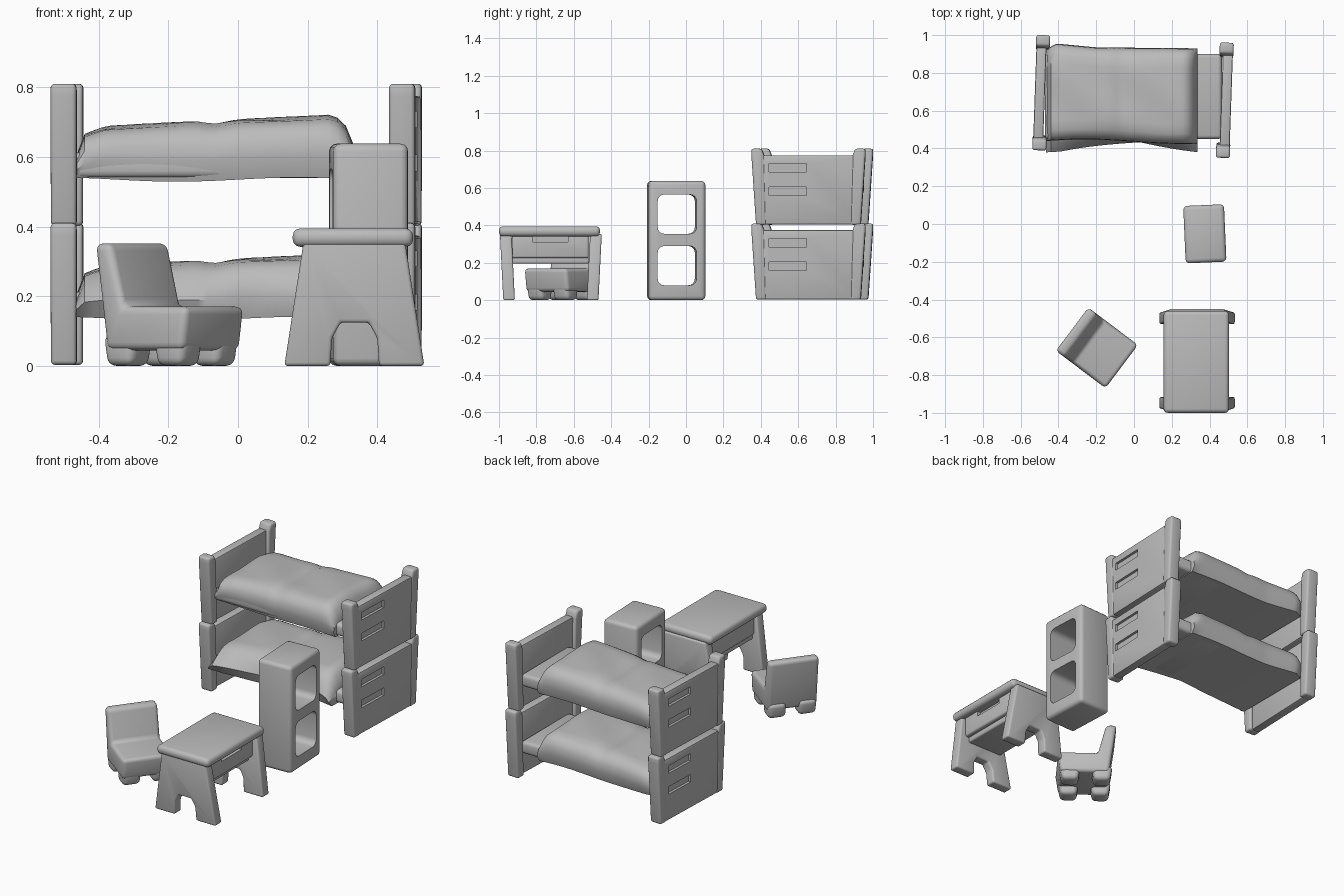
import bpy, bmesh, math
from mathutils import Matrix, Vector

if "Cube" in bpy.data.objects:
    bpy.data.objects.remove(bpy.data.objects["Cube"])

grey = bpy.data.materials.new("plain grey")
grey.diffuse_color = (0.5, 0.5, 0.5, 1)
grey.use_nodes = True
grey.node_tree.nodes["Principled BSDF"].inputs["Base Color"].default_value = grey.diffuse_color


def finish(ob, bevel=0.0, segs=3, cutters=()):
    """Apply bevel and cuts, smooth and colour."""
    if bevel:
        m = ob.modifiers.new("bevel", 'BEVEL')
        m.width, m.segments, m.limit_method = bevel, segs, 'ANGLE'
        m.angle_limit = math.radians(25)
    for c in cutters:
        m = ob.modifiers.new("cut", 'BOOLEAN')
        m.operation, m.solver, m.object = 'DIFFERENCE', 'EXACT', c
    bpy.context.view_layer.update()
    dg = bpy.context.evaluated_depsgraph_get()
    me = bpy.data.meshes.new_from_object(ob.evaluated_get(dg))
    ob.modifiers.clear()
    ob.data = me
    me.materials.clear()
    me.materials.append(grey)
    me.shade_smooth()
    me.set_sharp_from_angle(angle=math.radians(40))
    for c in cutters:
        bpy.data.objects.remove(c)
    return ob


def make(name, bm, place=Matrix()):
    bmesh.ops.recalc_face_normals(bm, faces=bm.faces)
    bm.transform(place)
    me = bpy.data.meshes.new(name)
    bm.to_mesh(me)
    bm.free()
    ob = bpy.data.objects.new(name, me)
    bpy.context.collection.objects.link(ob)
    return ob


def prism(name, pts, axis, a, b, place=Matrix(), shear=0.0):
    """Extrude a (horizontal, z) outline along x or y, leaning with height."""
    bm = bmesh.new()
    rings = []
    for t in (a, b):
        rings.append([bm.verts.new((t + shear * v, u, v) if axis == 'x' else (u, t + shear * v, v))
                      for u, v in pts])
    n = len(pts)
    bm.faces.new(rings[0])
    bm.faces.new(rings[1])
    for i in range(n):
        j = (i + 1) % n
        bm.faces.new((rings[0][i], rings[0][j], rings[1][j], rings[1][i]))
    return make(name, bm, place)


def rect(u0, u1, v0, v1, c=0.0):
    """Rectangle outline, corners rounded by c."""
    if not c:
        return [(u0, v0), (u1, v0), (u1, v1), (u0, v1)]
    out = []
    for cu, cv, s in ((u1 - c, v0 + c, 270), (u1 - c, v1 - c, 0), (u0 + c, v1 - c, 90), (u0 + c, v0 + c, 180)):
        for k in range(5):
            t = math.radians(s + k * 22.5)
            out.append((cu + c * math.cos(t), cv + c * math.sin(t)))
    return out


def placed(x, y, deg, z=0.0):
    return Matrix.Translation((x, y, z)) @ Matrix.Rotation(math.radians(deg), 4, 'Z')


def lerp(table, x):
    for (x0, v0), (x1, v1) in zip(table, table[1:]):
        if x <= x1:
            return v0 + (v1 - v0) * max(0, (x - x0) / (x1 - x0))
    return table[-1][1]


# --- bunk bed: two identical tiers, the upper standing on the lower ---
CREST = [(-0.465, 0.20), (-0.44, 0.265), (-0.38, 0.287), (-0.12, 0.302), (-0.07, 0.295),
         (0.0, 0.308), (0.2, 0.316), (0.27, 0.32), (0.305, 0.30), (0.335, 0.225)]


def blanket(name, z, flare):
    bm = bmesh.new()
    rings, n = [], 32
    for i in range(n + 1):
        x = -0.465 + 0.80 * i / n
        top, bot = lerp(CREST, x), 0.135 + 0.006 * math.sin(9 * x)
        out = flare * min(1, abs(x - 0.03) / 0.42)
        f = 0.435 - 0.012 * math.sin(6 * x)
        b = lerp([(-0.465, 0.925), (-0.41, 0.955), (-0.2, 0.935), (0.335, 0.93)], x)
        h = top - bot
        pts = [(f + 0.02 - out * 0.8, bot), (f - out, bot + 0.35 * h), (f + 0.004 - out * 0.4, bot + 0.62 * h),
               (f + 0.02, bot + 0.82 * h), (f + 0.055, bot + 0.94 * h)]
        for k in range(1, 8):
            y = f + 0.055 + (b - f - 0.11) * k / 8
            pts.append((y, bot + h * (0.97 + 0.02 * math.sin(math.pi * k / 8))
                        + 0.004 * math.sin(14 * x + 17 * y)))
        pts += [(b - 0.055, bot + 0.94 * h), (b - 0.02, bot + 0.82 * h), (b - 0.004, bot + 0.62 * h),
                (b, bot + 0.35 * h), (b - 0.02, bot)]
        rings.append([bm.verts.new((x, y, z + v)) for y, v in pts])
    for r, s in zip(rings, rings[1:]):
        for j in range(len(r)):
            k = (j + 1) % len(r)
            bm.faces.new((r[j], r[k], s[k], s[j]))
    bm.faces.new(rings[0])
    bm.faces.new(rings[-1])
    finish(make(name, bm))


for tier, z in (("lower", 0.0), ("upper", 0.40)):
    for side, x, y, deg in (("right", 0.484, 0.655, -2), ("left", -0.494, 0.695, 178)):
        P = placed(x, y, deg, z)
        # end board with two ladder slots on its outer face
        slots = [prism("slot_cutter", rect(-0.21, -0.01, v, v + 0.045), 'x', 0.016, 0.1, P)
                 for v in (0.16, 0.285)]
        board = prism(f"{tier}_{side}_end_board",
                      [(-0.275, 0.005), (0.275, 0.005), (0.29, 0.375), (-0.29, 0.375)], 'x', -0.022, 0.031, P)
        finish(board, 0.008, 2, slots)
        for s, label in ((-1, "front"), (1, "back")):
            post = prism(f"{tier}_{side}_{label}_post",
                         [(s * 0.225, 0.003), (s * 0.28, 0.003), (s * 0.305, 0.375), (s * 0.305, 0.41),
                          (s * 0.25, 0.41), (s * 0.235, 0.37)], 'x', -0.04, 0.034, P)
            finish(post, 0.012)
    # mattress with its bare pillow end
    finish(prism(f"{tier}_mattress", rect(0.45, 0.90, z + 0.14, z + 0.215), 'x', -0.47, 0.465), 0.02)
    blanket(f"{tier}_blanket", z, 0.06 if tier == "lower" else 0.0)

# --- open shelf unit, its two bays cut right through ---
P = placed(0.375, -0.052, 2.5)
bays = [prism("bay_cutter", rect(-0.104, 0.104, v, v + 0.21, 0.035), 'x', -0.3, 0.3, P) for v in (0.08, 0.355)]
finish(prism("shelf_unit", rect(-0.152, 0.152, 0.0, 0.638), 'x', -0.108, 0.108, P), 0.022, 3, bays)

# --- table ---
finish(prism("table_top", rect(0.157, 0.503, 0.342, 0.395), 'y', -1.0, -0.46), 0.022)
arch = [(0.405, 0.0), (0.40, 0.08), (0.375, 0.125), (0.295, 0.125), (0.27, 0.08), (0.265, 0.0)]
end = [(0.133, 0.0), (0.188, 0.355), (0.48, 0.355), (0.535, 0.0)] + arch
for label, a, b, lean in (("front", -0.977, -0.915, -0.05), ("back", -0.53, -0.468, 0.05)):
    finish(prism(f"table_{label}_legs", end, 'y', a, b, shear=lean), 0.01)
handle = prism("handle_cutter", rect(-0.82, -0.63, 0.31, 0.36), 'x', 0.44, 0.6)
finish(prism("table_drawer", rect(-0.93, -0.52, 0.225, 0.35), 'x', 0.195, 0.465), 0.012, 3, [handle])
finish(prism("table_shelf", rect(-0.93, -0.52, 0.195, 0.235), 'x', 0.205, 0.44), 0.01)

# --- chair, turned to face the front right ---
P = placed(-0.196, -0.656, -37)
side = [(-0.125, 0.045), (0.15, 0.045), (0.167, 0.17), (-0.062, 0.17), (-0.108, 0.352), (-0.168, 0.352),
        (-0.142, 0.17)]
finish(prism("chair_seat_and_back", side, 'y', -0.143, 0.143, P), 0.022, 4)
for sx in (-1, 1):
    for sy in (-1, 1):
        foot = prism(f"chair_{'front' if sx > 0 else 'back'}_{'left' if sy > 0 else 'right'}_foot",
                     [(0.045, 0.0), (0.135, 0.0), (0.15, 0.09), (0.03, 0.09)], 'y', 0.035, 0.137,
                     P @ Matrix.Translation((0.005, 0, 0)) @ Matrix.Diagonal((sx, sy, 1, 1)))
        finish(foot, 0.024, 4)
